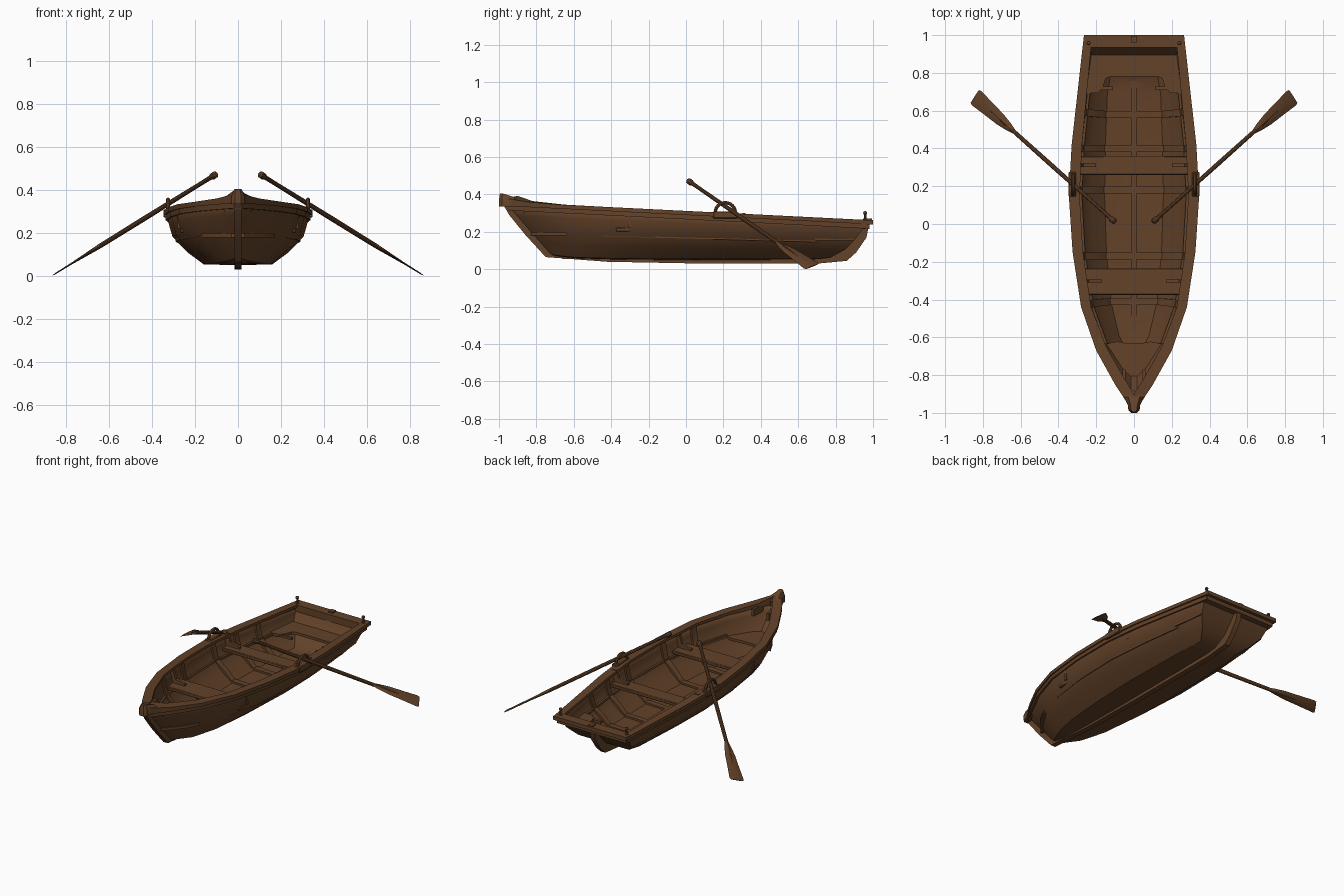
import bpy, bmesh, math
from mathutils import Vector

if "Cube" in bpy.data.objects:
    bpy.data.objects.remove(bpy.data.objects["Cube"])

wood = bpy.data.materials.new("brown_wood")
wood.diffuse_color = (0.125, 0.055, 0.022, 1)
wood.use_nodes = True
wood.node_tree.nodes["Principled BSDF"].inputs["Base Color"].default_value = wood.diffuse_color


def finish(name, bm, mirror=False, angle=30, bevel=0):
    bmesh.ops.recalc_face_normals(bm, faces=bm.faces)
    me = bpy.data.meshes.new(name)
    bm.to_mesh(me)
    bm.free()
    ob = bpy.data.objects.new(name, me)
    bpy.context.collection.objects.link(ob)
    me.materials.append(wood)
    if mirror:
        m = ob.modifiers.new("mirror", 'MIRROR')
        m.use_clip = False
        m.use_mirror_merge = False
    if bevel:
        b = ob.modifiers.new("bevel", 'BEVEL')
        b.width = bevel
    bpy.ops.object.select_all(action='DESELECT')
    bpy.context.view_layer.objects.active = ob
    ob.select_set(True)
    bpy.ops.object.shade_smooth_by_angle(angle=math.radians(angle))
    return ob


def loft(name, rings, closed=True, caps=True, **kw):
    bm = bmesh.new()
    vs = [[bm.verts.new(p) for p in r] for r in rings]
    n = len(rings[0])
    for a, b in zip(vs, vs[1:]):
        for i in range(n if closed else n - 1):
            j = (i + 1) % n
            bm.faces.new((a[i], a[j], b[j], b[i]))
    if caps:
        bm.faces.new(vs[0])
        bm.faces.new(vs[-1])
    return finish(name, bm, **kw)


def plate(name, pts, z0, z1, **kw):
    return loft(name, [[(x, y, z) for x, y in pts] for z in (z0, z1)], **kw)


def box(name, x0, x1, y0, y1, z0, z1, **kw):
    return plate(name, [(x0, y0), (x1, y0), (x1, y1), (x0, y1)], z0, z1, **kw)


def tube(name, pts, radii, sides=10, **kw):
    rings = []
    pts = [Vector(p) for p in pts]
    for i, (p, r) in enumerate(zip(pts, radii)):
        d = (pts[min(i + 1, len(pts) - 1)] - pts[max(i - 1, 0)]).normalized()
        u = d.cross(Vector((1, 0.01, 0))).normalized()
        v = d.cross(u)
        rings.append([p + r * (math.cos(a) * u + math.sin(a) * v)
                      for a in (math.tau * k / sides for k in range(sides))])
    return loft(name, rings, **kw)


# hull stations: y top, y bottom, half width, z top, z bottom, bottom half width
ST = [(-.96, -.73, .012, .345, .08, .008), (-.87, -.70, .08, .34, .07, .03),
      (-.67, -.59, .185, .335, .058, .085), (-.44, -.42, .265, .322, .053, .125),
      (-.15, -.15, .312, .31, .05, .15), (.15, .15, .33, .295, .05, .16),
      (.42, .42, .315, .28, .05, .155), (.72, .69, .282, .265, .053, .145),
      (.965, .74, .25, .25, .058, .13)]
SHAPE = [(0, 0), (0, .02), (.45, .25), (.85, .54), (.95, .78), (1, 1)]


def section(s, inset=0.0):
    yt, yb, w, zt, zb, b = s
    out = []
    for i, (fx, fz) in enumerate(SHAPE):
        x = 0 if i == 0 else b + (w - b) * fx
        fy = fz ** 0.5 if yt > .9 else fz
        up = inset * (1 - fz * .7) if fz < .5 else 0
        out.append((max(x - inset * min(1, 2 * fx), 0), yb + (yt - yb) * fy, zb + (zt - zb) * fz + up))
    return [(-x, y, z) for x, y, z in out[:0:-1]] + out


def station(y):
    for a, b in zip(ST, ST[1:]):
        if a[1] <= y <= b[1]:
            t = (y - a[1]) / (b[1] - a[1])
            return [p + (q - p) * t for p, q in zip(a, b)]


# hull shell with curved raked transom
bm = bmesh.new()
rows = [[bm.verts.new(p) for p in section(s)] for s in ST]
n = len(rows[0])
for a, b in zip(rows, rows[1:]):
    for i in range(n - 1):
        bm.faces.new((a[i], a[i + 1], b[i + 1], b[i]))
for row in (rows[0], rows[-1]):
    for i in range(n // 2 - 1):
        bm.faces.new((row[i], row[i + 1], row[n - 2 - i], row[n - 1 - i]))
    bm.faces.new(row[n // 2 - 1:n // 2 + 2])
hull = finish("hull", bm)
sol = hull.modifiers.new("thickness", 'SOLIDIFY')
sol.thickness = .012
sol.offset = -1

# stem, keel and skeg in one strip
prof = [(-.98, .35), (-.945, .29), (-.86, .185), (-.75, .065), (-.42, .04), (0, .032), (.7, .03),
        (.86, .045), (.91, .09), (.965, .17), (.98, .25), (.95, .25), (.92, .19), (.83, .1),
        (.72, .064), (-.4, .06), (-.71, .09), (-.93, .34)]
loft("keel", [[(x, y, z) for y, z in prof] for x in (-.017, .017)])
box("keelson", -.012, .012, -.66, .76, .055, .076)

# gunwale
OUT = [(.028, -.96), (.1, -.85), (.2, -.67), (.28, -.44), (.325, -.15), (.345, .15), (.33, .42), (.265, 1)]
INN = [(0, -.9), (.05, -.82), (.147, -.65), (.227, -.44), (.27, -.15), (.288, .15), (.275, .42), (.225, .96)]
LIFT = [.032, .01] + [0] * 6
rings, wale = [], []
for (xo, yo), (xi, yi), h in zip(OUT, INN, LIFT):
    zo = .312 - .05 * yo
    rings.append([(xo, yo, zo - .022), (xo, yo, zo + h * .6), (xi, yi, zo + h), (xi, yi, zo - .018)])
    x = xo - .009
    y = min(yo, .975)
    wale.append([(x, y, zo - .045), (x, y, zo - .02), (x - .02, y, zo - .02), (x - .02, y, zo - .045)])
loft("gunwale", rings, mirror=True)
loft("rubbing_strake", wale, mirror=True)
box("transom_cap", -.265, .265, .935, 1, .24, .264)
box("transom_ledge", -.25, .25, .935, .98, .215, .242)
box("transom_notch", -.016, .016, .96, .995, .26, .272)

# raised bow block
bow = [(.015, -1), (.03, -.985), (.032, -.96), (.055, -.915), (0, -.88),
       (-.055, -.915), (-.032, -.96), (-.03, -.985), (-.015, -1)]
loft("bow_cap", [[(x, y, .335) for x, y in bow],
                 [(x, y, .372) for x, y in bow],
                 [(x * .55, y * .92 - .075, .405 - max(0, y + .98) * .3) for x, y in bow]])
box("breasthook_knee", .045, .062, -.87, -.77, .30, .347, mirror=True)

# ribs along the inside of the hull
for k, y in enumerate((-.41, -.17, .18, .40, .58)):
    a, b = station(y - .018), station(y + .018)
    loft("rib_%d" % (k + 1), [section(a, .008), section(a, .024), section(b, .024), section(b, .008)],
         closed=False, caps=False)

# stringers that carry the benches
rings = []
for s in ST[2:8]:
    x, y, z = section(s, .01)[-3]
    x -= .004
    rings.append([(x, y, z - .022), (x, y, z), (x - .015, y, z), (x - .015, y, z - .022)])
loft("stringer", rings, mirror=True)

# benches with knees
for name, y0, y1, w, kx in (("middle_bench", .26, .36, .298, .2), ("forward_bench", -.375, -.235, .268, .17)):
    box(name, -w, w, y0, y1, .2, .222, bevel=.004)
    ym = .31 if y0 > 0 else -.302
    knee = [(kx, .22), (w + .012, .22), (w + .018, .3), (w - .015, .3), (w - .03, .25), (kx, .235)]
    loft(name + "_knee", [[(x, y, z) for x, z in knee] for y in (ym - .009, ym + .009)], mirror=True)

# stern seat with swept front edge, and bow seat
half = [(.13, .78), (.15, .77), (.165, .725), (.19, .695), (.262, .69), (.245, .8), (.235, .895)]
plate("stern_seat", half + [(-x, y) for x, y in half[::-1]], .155, .172)
box("stern_seat_batten", .11, .18, .71, .728, .15, .165, mirror=True)
half = [(.05, -.63), (.09, -.622), (.15, -.635), (.17, -.635), (.125, -.72), (.03, -.83)]
plate("bow_seat", half + [(-x, y) for x, y in half[::-1]], .18, .197)

# oarlocks
arc = [(.325, .21 + .054 * math.cos(a), .302 + .054 * math.sin(a))
       for a in (math.pi * i / 12 for i in range(13))]
tube("oarlock", [(.325, .264, .285)] + arc + [(.325, .156, .285)], [.009] * 15, 8, mirror=True)
box("oarlock_pad", .308, .347, .145, .275, .272, .31, mirror=True, bevel=.004)

# oars: round shaft and flat blade
P0, P1 = Vector((.1, .01, .475)), Vector((.843, .675, .015))
d = (P1 - P0).normalized()
L = (P1 - P0).length
wv = (Vector((0, 1, 0)) - d.y * d).normalized()
nv = d.cross(wv)
tube("oar_shaft", [P0 + d * t for t in (0, .006, .03, .04, .1, .5, L - .3, L - .1)],
     [.010, .016, .016, .011, .010, .012, .011, .004], 10, mirror=True)
blade = [(.32, .008, .008), (.27, .022, .007), (.2, .034, .005), (.1, .041, .004), (.015, .048, .003), (0, .043, .002)]
loft("oar_blade", [[P0 + d * (L - t) + wv * (w * a) + nv * (h * b)
                    for a, b in ((1, 0), (.5, 1), (-.5, 1), (-1, 0), (-.5, -1), (.5, -1))]
                   for t, w, h in blade], mirror=True)

# stern pins with round heads
tube("stern_pin", [(.24, .958, z) for z in (.255, .27, .272, .292, .296, .302, .308, .311)],
     [.011, .011, .006, .006, .01, .011, .008, .003], 10, mirror=True)
